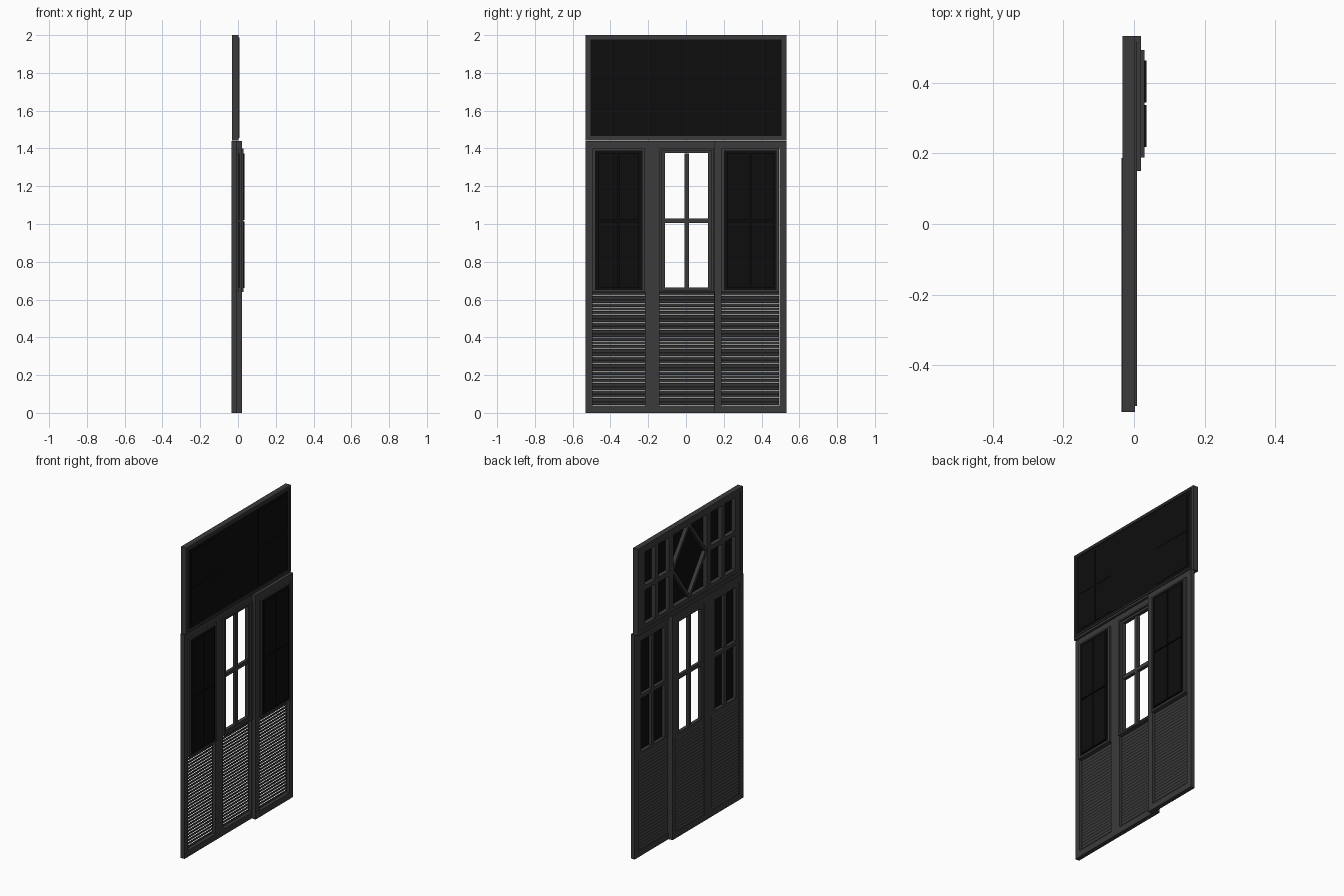
import bpy, bmesh, math
from mathutils import Matrix, Vector

old = bpy.data.objects.get("Cube")
if old:
    bpy.data.objects.remove(old, do_unlink=True)


def material(name, rgb, rough):
    m = bpy.data.materials.new(name)
    m.use_nodes = True
    m.diffuse_color = (*rgb, 1)
    b = m.node_tree.nodes["Principled BSDF"]
    b.inputs["Base Color"].default_value = (*rgb, 1)
    b.inputs["Roughness"].default_value = rough
    return m


GREY = material("charcoal paint", (0.043, 0.043, 0.043), 0.6)
BLACK = material("black glass", (0.004, 0.004, 0.004), 0.4)


def box(bm, x, y, z, turn=None):
    """Add a box spanning the x, y and z ranges, optionally turned about its centre."""
    mid = Vector([(r[0] + r[1]) / 2 for r in (x, y, z)])
    size = [r[1] - r[0] for r in (x, y, z)]
    mat = Matrix.Translation(mid) @ (turn or Matrix()) @ Matrix.Diagonal((*size, 1))
    bmesh.ops.create_cube(bm, size=1, matrix=mat)


def ring(bm, x, y, z, wy, wz):
    """Rectangular frame: two stiles and two rails between them."""
    box(bm, x, (y[0], y[0] + wy), z)
    box(bm, x, (y[1] - wy, y[1]), z)
    inner = (y[0] + wy, y[1] - wy)
    box(bm, x, inner, (z[0], z[0] + wz))
    box(bm, x, inner, (z[1] - wz, z[1]))


def cross(bm, x, y, z, w):
    """Glazing bars dividing an opening into four panes."""
    cy, cz, h = sum(y) / 2, sum(z) / 2, w / 2
    box(bm, x, (cy - h, cy + h), z)
    box(bm, x, (y[0], cy - h), (cz - h, cz + h))
    box(bm, x, (cy + h, y[1]), (cz - h, cz + h))


def finish(bm, name, mat):
    me = bpy.data.meshes.new(name)
    bm.to_mesh(me)
    bm.free()
    me.materials.append(mat)
    ob = bpy.data.objects.new(name, me)
    bpy.context.collection.objects.link(ob)
    return ob


def panes(bm, x, y, z, gap):
    """Four raised glass panes with narrow grooves between them."""
    cy, cz, g = sum(y) / 2, sum(z) / 2, gap / 2
    for a in ((y[0], cy - g), (cy + g, y[1])):
        for b in ((z[0], cz - g), (cz + g, z[1])):
            box(bm, x, a, b)


def door_leaf(side, x0, y, glazed):
    """One leaf: outer frame, window sash, louvres and optional glass."""
    back, front = x0, x0 + 0.027
    opening = (y[0] + 0.038, y[1] - 0.04)
    top, mid, low = 1.4, 0.64, 0.04
    sash = (opening[0] + 0.03, opening[1] - 0.03)
    light = (mid + 0.022, top - 0.027)

    bm = bmesh.new()
    ring(bm, (back, front), y, (0, 1.44), 0.038, low)
    finish(bm, side + "_leaf_frame", GREY)

    bm = bmesh.new()
    ring(bm, (back + 0.004, front), opening, (mid, top), 0.03, 0.024)
    cross(bm, (back + 0.004, front - 0.003), sash, light, 0.024)
    finish(bm, side + "_window_sash", GREY)

    bm = bmesh.new()
    ring(bm, (front, front + 0.01), opening, (mid, top), 0.013, 0.01)
    finish(bm, side + "_window_trim", GREY)

    # Louvre slats, leaning out at the top
    bm = bmesh.new()
    pitch = 0.02
    for i in range(30):
        z = low + pitch * i
        box(bm, (back + 0.006, back + 0.009), opening,
            (z + 0.001, z + pitch - 0.001), Matrix.Rotation(math.radians(17), 4, "Y"))
    finish(bm, side + "_louvre_slats", GREY)

    if glazed:
        bm = bmesh.new()
        glass = (opening[0] + 0.013, opening[1] - 0.013)
        box(bm, (front - 0.002, front + 0.007), glass, (mid + 0.01, top - 0.01))
        panes(bm, (front + 0.007, front + 0.015), sash, light, 0.006)
        finish(bm, side + "_window_glass", BLACK)


door_leaf("right", -0.035, (-0.532, -0.178), True)
door_leaf("middle", -0.035, (-0.178, 0.187), False)
door_leaf("left", -0.007, (0.15, 0.532), True)

# Transom frame above the doors
BACK, FRONT = -0.033, 0.003
WIDE, BASE, TOP = 0.532, 1.443, 2.0
bm = bmesh.new()
ring(bm, (BACK, FRONT), (-WIDE, WIDE), (BASE, TOP), 0.027, 0.023)
finish(bm, "transom_frame", GREY)

bm = bmesh.new()
ring(bm, (FRONT, FRONT + 0.006), (-0.515, 0.515), (BASE + 0.013, TOP - 0.013), 0.01, 0.01)
finish(bm, "transom_trim", GREY)

# Transom sash: inner border, mullions, side glazing bars and a centre diamond
bm = bmesh.new()
bars = (BACK + 0.004, FRONT - 0.006)
rows = (1.49, 1.955)
ring(bm, bars, (-0.505, 0.505), (BASE + 0.023, TOP - 0.023), 0.045, 0.024)
for s in (-1, 1):
    box(bm, bars, (s * 0.192 - 0.022, s * 0.192 + 0.022), rows)
    cross(bm, bars, sorted((s * 0.214, s * 0.46)), rows, 0.03)
cz, half_w, half_h = sum(rows) / 2, 0.17, (rows[1] - rows[0]) / 2
length = math.hypot(half_w, half_h)
for sy in (-1, 1):
    for sz in (-1, 1):
        y, z = sy * half_w / 2, cz + sz * half_h / 2
        lean = sy * sz * math.atan2(half_w, half_h)
        box(bm, (bars[0] + 0.003, bars[1]), (y - 0.009, y + 0.009),
            (z - length / 2, z + length / 2), Matrix.Rotation(lean, 4, "X"))
finish(bm, "transom_sash", GREY)

# Transom glass, with raised panes in the side lights
bm = bmesh.new()
box(bm, (FRONT - 0.006, FRONT), (-0.505, 0.505), (BASE + 0.023, TOP - 0.023))
for s in (-1, 1):
    panes(bm, (FRONT, FRONT + 0.002), sorted((s * 0.195, s * 0.48)), rows, 0.004)
finish(bm, "transom_glass", BLACK)
